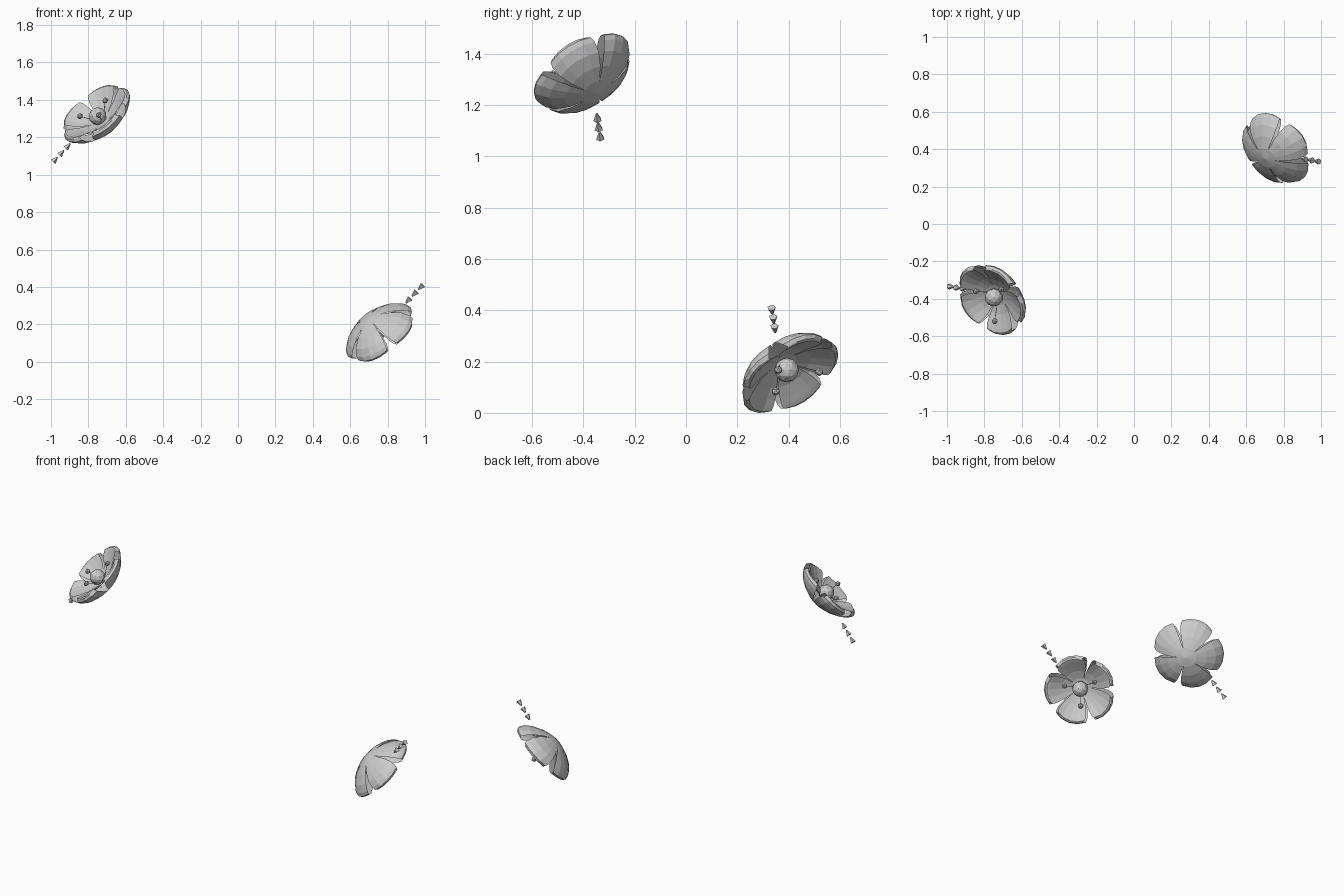
import bpy, bmesh, math
from mathutils import Vector, Matrix

if "Cube" in bpy.data.objects:
    bpy.data.objects.remove(bpy.data.objects["Cube"])

# Flower frame: n faces out of the bloom, r and u span its disc
C = Vector((0.75, 0.393, -0.573))          # measured from the model centre
n = Vector((0.54, 0.47, -0.70)).normalized()
r = Vector((-0.707, 0.707, 0))
r = (r - n * r.dot(n)).normalized()
u = n.cross(r)
FRAME = Matrix((r, u, n)).transposed().to_4x4()
FRAME.translation = C

OUTER = [(0, -.095), (.06, -.084), (.12, -.062), (.173, -.032), (.205, .0), (.216, .02), (.208, .034)]
INNER = [(0, -.035), (.06, -.028), (.11, -.010), (.15, .012), (.18, .029), (.197, .037), (.208, .034)]
WIDTH = [36, 36, 34, 32, 29.5, 27, 23]  # half angle along the petal
ACROSS = 4
objects = []


def finish(bm, name, matrix, reflect):
    """Place a part, or its point reflection, as a flat shaded object."""
    bm.transform(matrix)
    if reflect:
        bm.transform(Matrix.Diagonal((-1, -1, -1, 1)))
        bmesh.ops.reverse_faces(bm, faces=bm.faces[:])
    me = bpy.data.meshes.new(name)
    bm.to_mesh(me)
    bm.free()
    ob = bpy.data.objects.new(name, me)
    bpy.context.collection.objects.link(ob)
    objects.append(ob)


def petal_point(profile, i, k):
    s = 2 * k / ACROSS - 1
    rad, h = profile[i]
    rad *= 1 - 0.06 * s * s * i / 6          # rounds off the tip
    a = math.radians(WIDTH[i]) * s
    return Vector((rad * math.cos(a), rad * math.sin(a), h))


def petal(angle, name, reflect):
    """Hollow scoop: outer and inner skins that meet at the tip."""
    bm = bmesh.new()
    for profile, flip in ((OUTER, True), (INNER, False)):
        grid = [[bm.verts.new(petal_point(profile, i, k)) for k in range(ACROSS + 1)]
                for i in range(len(profile))]
        for i in range(len(profile) - 1):
            for k in range(ACROSS):
                q = [grid[i][k], grid[i + 1][k], grid[i + 1][k + 1], grid[i][k + 1]]
                bm.faces.new(q[::-1] if flip else q)
    bmesh.ops.remove_doubles(bm, verts=bm.verts[:], dist=0.0005)
    finish(bm, name, FRAME @ Matrix.Rotation(math.radians(angle), 4, 'Z'), reflect)


def ball(centre, radius, sub, name, reflect):
    bm = bmesh.new()
    bmesh.ops.create_icosphere(bm, subdivisions=sub, radius=radius)
    finish(bm, name, Matrix.Translation(centre), reflect)


def cone(a, b, r1, r2, sides, name, reflect):
    a, b = Vector(a), Vector(b)
    d = b - a
    bm = bmesh.new()
    bmesh.ops.create_cone(bm, cap_ends=True, segments=sides, radius1=r1, radius2=r2, depth=d.length)
    finish(bm, name, Matrix.Translation((a + b) / 2) @ d.to_track_quat('Z', 'Y').to_matrix().to_4x4(), reflect)


STAMENS = [(.845, .36, -.573), (.71, .35, -.657), (.745, .52, -.58)]
CHAIN = [(.911, .346, -.412), (.945, .341, -.376), (.979, .335, -.340)]
chain_dir = Vector((.68, -.1, .72)).normalized()

for reflect, side in ((False, "lower"), (True, "upper")):
    # petals
    for i in range(5):
        petal(33 + 72 * i, f"{side}_petal_{i + 1}", reflect)
    # flower heart
    ball(C, 0.048, 2, f"{side}_flower_heart", reflect)
    # stamens on thin filaments
    for i, p in enumerate(STAMENS):
        ball(p, 0.017, 1, f"{side}_stamen_{i + 1}", reflect)
        cone(C - n * 0.05, p, 0.002, 0.002, 5, f"{side}_filament_{i + 1}", reflect)
    # trailing cones
    for i, p in enumerate(CHAIN):
        p = Vector(p)
        cone(p + chain_dir * 0.014, p - chain_dir * 0.02, 0.017, 0.004, 5, f"{side}_trail_cone_{i + 1}", reflect)

# stand the model on the ground
low = min(v.co.z for o in objects for v in o.data.vertices)
for o in objects:
    o.data.transform(Matrix.Translation((0, 0, -low)))
